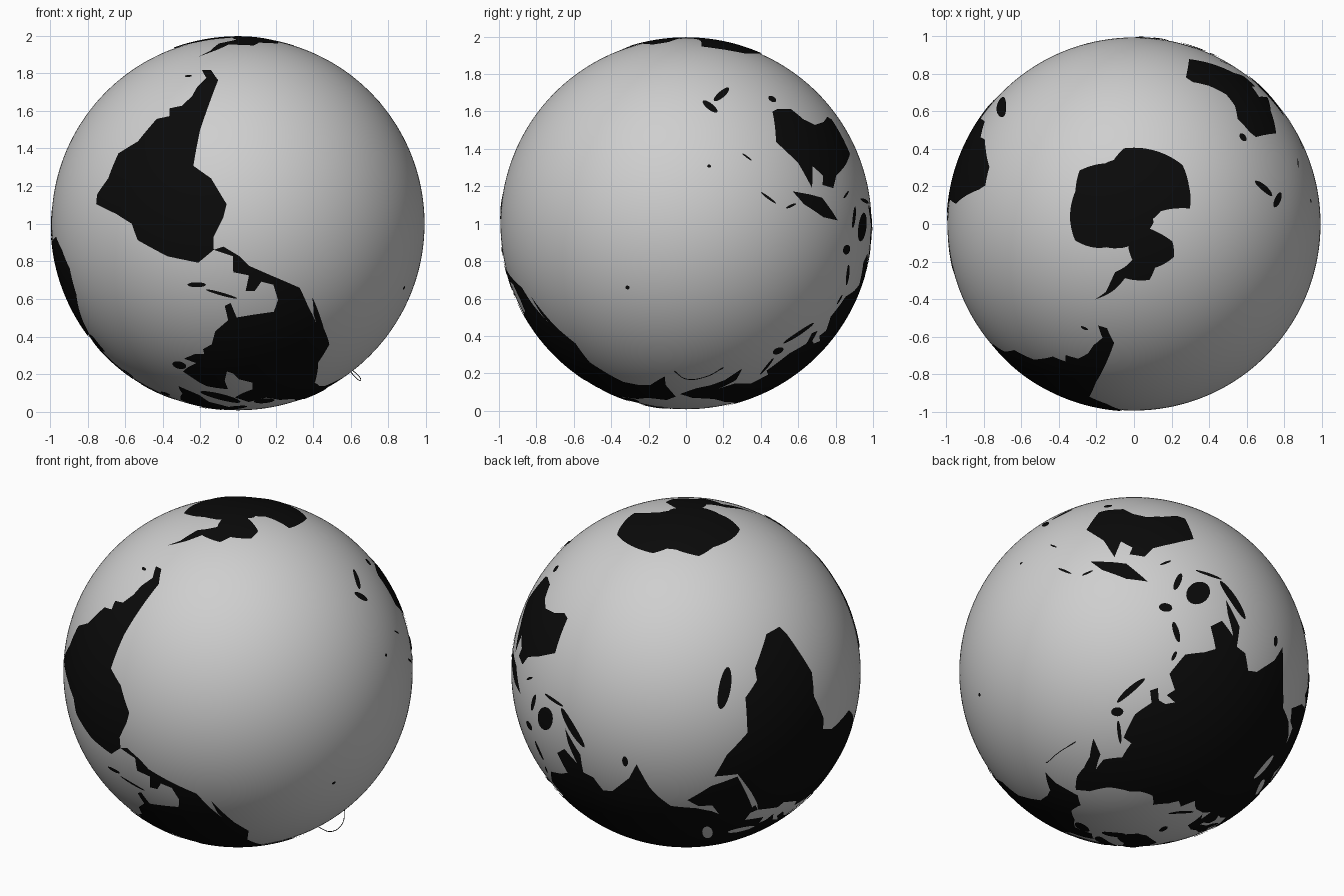
import bpy
import bmesh
from math import sin, cos, radians, pi, ceil
from mathutils import Vector
from mathutils.geometry import delaunay_2d_cdt

OCEAN_RADIUS, LAND_RADIUS, SEA_RADIUS = 0.992, 0.997, 0.999
FRONT_LONGITUDE = -84.5
GRID_STEP = 2

default_cube = bpy.data.objects.get("Cube")
if default_cube:
    bpy.data.objects.remove(default_cube)


def make_material(name, grey):
    material = bpy.data.materials.new(name)
    material.use_nodes = True
    colour = (grey, grey, grey, 1)
    material.diffuse_color = colour
    material.node_tree.nodes["Principled BSDF"].inputs["Base Color"].default_value = colour
    return material


ocean_grey = make_material("ocean_grey", 0.62)
land_black = make_material("land_black", 0.003)


def on_globe(longitude, latitude, radius):
    """Place a map position on the globe, which stands with its south pole up."""
    turn, lift = radians(longitude - FRONT_LONGITUDE), radians(latitude)
    return Vector((-sin(turn) * cos(lift) * radius,
                   -cos(turn) * cos(lift) * radius,
                   1 - sin(lift) * radius))


def add_object(name, bm, material):
    mesh = bpy.data.meshes.new(name)
    bm.to_mesh(mesh)
    bm.free()
    mesh.materials.append(material)
    mesh.shade_smooth()
    part = bpy.data.objects.new(name, mesh)
    bpy.context.collection.objects.link(part)
    return part


def patch(name, outline, radius=LAND_RADIUS, material=land_black):
    """Fill a map outline with small triangles and wrap it round the globe."""
    border = []
    for start, end in zip(outline, outline[1:] + outline[:1]):
        start, end = Vector(start), Vector(end)
        pieces = max(1, ceil((end - start).length / GRID_STEP))
        border += [start.lerp(end, i / pieces) for i in range(pieces)]
    west, east = min(p.x for p in border), max(p.x for p in border)
    south, north = min(p.y for p in border), max(p.y for p in border)
    inner = [Vector((west + GRID_STEP * (i + 0.5), south + GRID_STEP * (j + 0.5)))
             for i in range(int((east - west) / GRID_STEP))
             for j in range(int((north - south) / GRID_STEP))]
    points, _, faces, *_ = delaunay_2d_cdt(
        border + inner, [], [list(range(len(border)))], 1, 0.0001)
    bm = bmesh.new()
    corners = {}
    for face in faces:
        for i in face:
            if i not in corners:
                corners[i] = bm.verts.new(on_globe(points[i].x, points[i].y, radius))
        bm.faces.new([corners[i] for i in face])
    bmesh.ops.remove_doubles(bm, verts=bm.verts[:], dist=0.00001)
    return add_object(name, bm, material)


def oval(name, longitude, latitude, length, width, tilt=0, **look):
    """Patch in the shape of a tilted ellipse, sized in degrees of arc."""
    outline = []
    for i in range(20):
        angle, lean = i * pi / 10, radians(tilt)
        along, across = length * cos(angle), width * sin(angle)
        east = along * cos(lean) - across * sin(lean)
        north = along * sin(lean) + across * cos(lean)
        outline.append((longitude + east / cos(radians(latitude)), latitude + north))
    return patch(name, outline, **look)


# Ocean ball
ball = bmesh.new()
bmesh.ops.create_uvsphere(ball, u_segments=192, v_segments=96, radius=OCEAN_RADIUS)
add_object("ocean", ball, ocean_grey).location.z = 1

# Continents
patch("south_america", [
    (-77, 8), (-72, 12), (-62, 10), (-52, 5), (-50, 0), (-44, -3), (-35, -6), (-35, -9),
    (-39, -14), (-41, -22), (-48, -26), (-53, -34), (-58, -35), (-57, -38), (-62, -39),
    (-65, -43), (-66, -47), (-69, -51), (-65, -55), (-70, -55), (-75, -50), (-73, -40),
    (-71, -30), (-70, -18), (-76, -14), (-81, -6), (-80, -2), (-77, 4)])
patch("north_america", [
    (-77, 8), (-80, 9), (-83, 10), (-83, 15), (-88, 16), (-87, 21), (-90, 21), (-92, 18),
    (-96, 19), (-98, 24), (-97, 28), (-90, 29), (-84, 30), (-82, 25), (-80, 26), (-81, 31),
    (-76, 35), (-74, 40), (-70, 42), (-70, 44), (-66, 44), (-60, 46), (-65, 48), (-60, 50),
    (-56, 52), (-62, 58), (-65, 60), (-70, 61), (-78, 62), (-77, 57), (-79, 52), (-82, 53),
    (-85, 56), (-93, 58), (-94, 62), (-87, 65), (-82, 68), (-95, 72), (-108, 68), (-125, 70),
    (-140, 69), (-156, 71), (-166, 68), (-162, 60), (-163, 55), (-152, 60), (-145, 60),
    (-135, 58), (-130, 54), (-124, 48), (-124, 40), (-118, 34), (-115, 30), (-110, 23),
    (-112, 29), (-114, 32), (-109, 26), (-105, 20), (-95, 16), (-88, 13), (-85, 10), (-80, 7)])
patch("africa", [
    (-6, 36), (10, 37), (11, 34), (20, 31), (22, 33), (32, 31), (33, 28), (37, 21), (43, 12),
    (51, 12), (47, 4), (40, -3), (40, -15), (35, -20), (35, -24), (32, -28), (27, -34),
    (20, -35), (18, -32), (12, -17), (13, -9), (9, 0), (9, 4), (4, 6), (-8, 4), (-13, 8),
    (-17, 14), (-16, 22), (-10, 30)])
patch("europe", [
    (-6, 36), (-2, 37), (0, 39), (3, 42), (8, 44), (12, 42), (16, 38), (18, 40), (13, 45),
    (19, 42), (22, 37), (24, 40), (27, 41), (60, 41), (60, 69), (54, 69), (44, 67), (40, 64),
    (33, 67), (41, 67), (30, 70), (25, 71), (15, 68), (12, 65), (5, 61), (6, 58), (11, 59),
    (13, 55), (16, 57), (18, 60), (17, 62), (23, 66), (25, 65), (21, 62), (23, 60), (30, 60),
    (24, 58), (21, 55), (12, 54), (10, 57), (8, 57), (8, 54), (2, 51), (-2, 49), (-5, 48),
    (-1, 46), (-2, 43), (-9, 43), (-9, 37)])
patch("asia", [
    (60, 41), (27, 41), (27, 37), (36, 36), (35, 32), (32, 31), (34, 28), (35, 29), (39, 21),
    (43, 13), (52, 16), (60, 22), (56, 25), (51, 25), (48, 30), (51, 28), (57, 26), (66, 25),
    (70, 21), (73, 17), (77, 8), (80, 14), (87, 21), (91, 22), (94, 17), (98, 16), (98, 9),
    (104, 1), (103, 6), (100, 13), (105, 9), (109, 12), (106, 19), (110, 21), (117, 23),
    (122, 30), (119, 35), (122, 37), (118, 39), (122, 40), (125, 39), (126, 35), (129, 36),
    (128, 40), (135, 44), (141, 52), (137, 54), (143, 59), (155, 59), (163, 62), (156, 57),
    (157, 51), (163, 57), (170, 60), (179, 62), (190, 66), (180, 69), (160, 70), (140, 73),
    (127, 73), (113, 74), (104, 78), (87, 75), (80, 72), (70, 73), (67, 68), (60, 69)])
patch("australia", [
    (114, -22), (122, -18), (129, -15), (132, -11), (137, -12), (136, -15), (140, -18),
    (142, -11), (146, -19), (153, -26), (150, -37), (147, -38), (140, -38), (136, -34),
    (131, -32), (124, -33), (118, -35), (115, -34)])
patch("antarctica", [
    (-180, -84), (-158, -85), (-150, -77), (-135, -74), (-110, -75), (-100, -72), (-75, -73),
    (-67, -68), (-57, -63), (-62, -67), (-63, -74), (-82, -79), (-70, -83), (-50, -81),
    (-35, -79), (-26, -76), (-10, -71), (10, -70), (35, -69), (50, -66), (70, -69), (78, -69),
    (88, -66), (110, -66), (135, -66), (150, -69), (170, -72), (163, -78), (160, -81),
    (170, -84), (180, -84), (180, -90), (-180, -90)])

# Large islands
patch("greenland", [(-45, 60), (-40, 65), (-22, 70), (-20, 80), (-35, 83), (-60, 82),
                    (-72, 78), (-55, 72), (-54, 66)])
patch("new_guinea", [(131, -1), (138, -2), (146, -6), (150, -10), (143, -9), (138, -8),
                     (134, -4)])
oval("madagascar", 47, -19, 7, 2, 75)
oval("borneo", 114, 1, 5, 3.5, 50)
oval("sumatra", 101, 0, 7.5, 1.6, -48)
oval("baffin_island", -72, 68, 7, 2.3, -40)
oval("victoria_island", -110, 71, 3.3, 2.3)
oval("ellesmere_island", -80, 79, 4, 2, 40)
oval("great_britain", -2.5, 54, 4.2, 1.4, 110)
oval("honshu", 137, 36, 6, 1, 40)
oval("new_zealand_north", 176, -39, 3, 1.2, -50)
oval("new_zealand_south", 170, -44, 4, 1.1, 45)

# Small islands
oval("java", 110, -7, 4.7, 0.6, -7)
oval("sulawesi", 121, -2, 3.5, 1, 70)
oval("luzon", 121, 16, 3.5, 1, -70)
oval("mindanao", 125, 8, 2.2, 1.5)
oval("hokkaido", 143, 43, 2, 1.5)
oval("sakhalin", 143, 50, 4, 0.6, 90)
oval("taiwan", 121, 24, 1.7, 0.6, 70)
oval("sri_lanka", 81, 7.5, 1.9, 1, 90)
oval("ireland", -8, 53, 2, 1.3, 90)
oval("iceland", -18, 65, 2.2, 1.4)
oval("svalbard", 17, 79, 2, 1.2)
oval("novaya_zemlya", 59, 74, 4.5, 0.7, 60)
oval("newfoundland", -56, 49, 2.3, 1.8)
oval("tasmania", 147, -42, 1.4, 1.3)
oval("cuba", -79, 22, 5, 0.5, -17)
oval("hispaniola", -71, 19, 2.9, 0.8)
oval("solomon_islands", 159, -8, 3, 0.4, -35)
oval("new_britain", 151, -5.5, 2, 0.4, 20)
oval("new_caledonia", 165, -21, 1.8, 0.3, -40)
oval("timor", 125, -9, 2.2, 0.4, 30)
oval("hawaii", -155, 20, 0.7, 0.6)
oval("fiji", 178, -18, 0.6, 0.5)
oval("falkland_islands", -59, -52, 1.2, 0.5)

# Inland seas
oval("caspian_sea", 51, 42, 5, 1.7, 100, radius=SEA_RADIUS, material=ocean_grey)
oval("black_sea", 35, 43, 4.8, 1.8, radius=SEA_RADIUS, material=ocean_grey)

# Thin loop of wire standing off the northern ocean
wire = bpy.data.curves.new("wire_loop", "CURVE")
wire.dimensions = "3D"
wire.bevel_depth = 0.002
wire.materials.append(land_black)
path = wire.splines.new("BEZIER")
stops = [(0.6, 0.2, 0.23), (0.65, 0.1, 0.18), (0.64, 0, 0.17), (0.6, -0.06, 0.21)]
path.bezier_points.add(len(stops) - 1)
for point, place in zip(path.bezier_points, stops):
    point.co = place
    point.handle_left_type = point.handle_right_type = "AUTO"
bpy.context.collection.objects.link(bpy.data.objects.new("wire_loop", wire))
